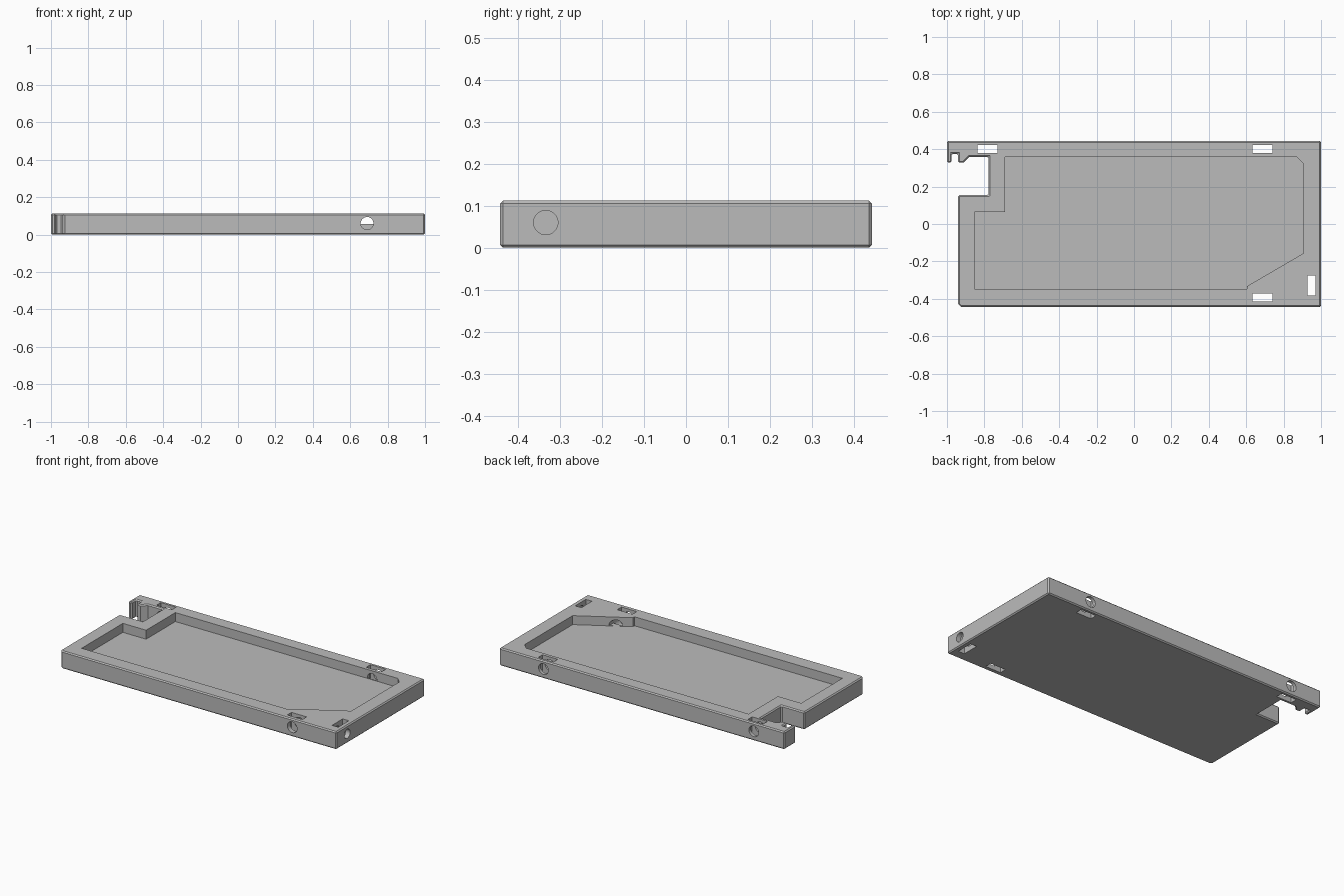
import bpy, bmesh, math
from mathutils import Vector

cube = bpy.data.objects.get("Cube")
if cube:
    bpy.data.objects.remove(cube, do_unlink=True)

HEIGHT, FLOOR = 0.112, 0.055

grey = bpy.data.materials.new("plain grey")
grey.use_nodes = True
grey.diffuse_color = (0.5, 0.5, 0.5, 1)
grey.node_tree.nodes["Principled BSDF"].inputs["Base Color"].default_value = (0.5, 0.5, 0.5, 1)


def prism(name, base, sweep):
    """Closed solid made by sweeping a flat polygon along a vector."""
    bm = bmesh.new()
    face = bm.faces.new([bm.verts.new(p) for p in base])
    out = bmesh.ops.extrude_face_region(bm, geom=[face])
    top = [g for g in out["geom"] if isinstance(g, bmesh.types.BMVert)]
    bmesh.ops.translate(bm, verts=top, vec=Vector(sweep))
    bmesh.ops.recalc_face_normals(bm, faces=bm.faces)
    mesh = bpy.data.meshes.new(name)
    bm.to_mesh(mesh)
    bm.free()
    mesh.materials.append(grey)
    obj = bpy.data.objects.new(name, mesh)
    bpy.context.collection.objects.link(obj)
    return obj


def flat(points, z):
    return [(x, y, z) for x, y in points]


def apply(obj, mod):
    bpy.context.view_layer.objects.active = obj
    bpy.ops.object.modifier_apply(modifier=mod.name)


def cut(obj, cutter):
    mod = obj.modifiers.new("cut", 'BOOLEAN')
    mod.object, mod.solver = cutter, 'EXACT'
    apply(obj, mod)
    bpy.data.objects.remove(cutter, do_unlink=True)


def ring(radius, above=-1):
    """Circle points around the hole axis, keeping those above a level."""
    pts = []
    for i in range(32):
        a = math.tau * (i + 0.5) / 32
        u, z = radius * math.cos(a), 0.06 + radius * math.sin(a)
        if z > above:
            pts.append((u, z))
    return pts


def hole_y(x, start, end, above=-1):
    cut(tray, prism("hole", [(x + u, start, z) for u, z in ring(0.034, above)],
                    (0, end - start, 0)))


# Tray body with the hooked notch in its back right corner
outline = [(-1, 0.443), (1, 0.443), (1, -0.443), (-0.925, -0.443), (-0.94, -0.428),
           (-0.94, 0.155), (-0.778, 0.155), (-0.778, 0.358), (-0.882, 0.358),
           (-0.912, 0.328), (-0.94, 0.328), (-0.94, 0.374), (-0.975, 0.374),
           (-0.975, 0.328), (-1, 0.328)]
tray = prism("tray_body", flat(outline, 0), (0, 0, HEIGHT))
bevel = tray.modifiers.new("edge chamfer", 'BEVEL')
bevel.width, bevel.segments = 0.007, 1
bevel.limit_method, bevel.angle_limit = 'ANGLE', math.radians(50)
apply(tray, bevel)

# Shallow pocket
pocket = [(-0.69, 0.358), (0.87, 0.358), (0.905, 0.323), (0.905, -0.157),
          (0.605, -0.332), (0.605, -0.348), (-0.853, -0.348), (-0.853, 0.065),
          (-0.69, 0.065)]
cut(tray, prism("pocket", flat(pocket, FLOOR), (0, 0, 0.2)))

# Fastener slots through the rim
for x, y, w, d in [(-0.783, 0.4, 0.107, 0.043), (0.688, 0.4, 0.107, 0.043),
                   (0.688, -0.392, 0.107, 0.043), (0.948, -0.328, 0.043, 0.107)]:
    corners = [(x + i * w / 2, y + j * d / 2)
               for i, j in ((-1, -1), (1, -1), (1, 1), (-1, 1))]
    cut(tray, prism("slot", flat(corners, -0.1), (0, 0, 0.4)))

# Round fastener holes; the parts reaching the pocket stay above its floor
hole_y(0.69, -0.5, -0.305)
hole_y(0.69, -0.4, -0.24, FLOOR)
hole_y(0.69, 0.5, 0.362)
hole_y(0.69, 0.4, 0.3, FLOOR)
hole_y(-0.785, 0.5, 0.352)
cut(tray, prism("hole", [(1.1, -0.334 + u, z) for u, z in ring(0.029)], (-0.22, 0, 0)))

# Smooth round walls, keep every edge crisp
bpy.ops.object.select_all(action='DESELECT')
tray.select_set(True)
bpy.context.view_layer.objects.active = tray
bpy.ops.object.shade_smooth_by_angle(angle=math.radians(20))
